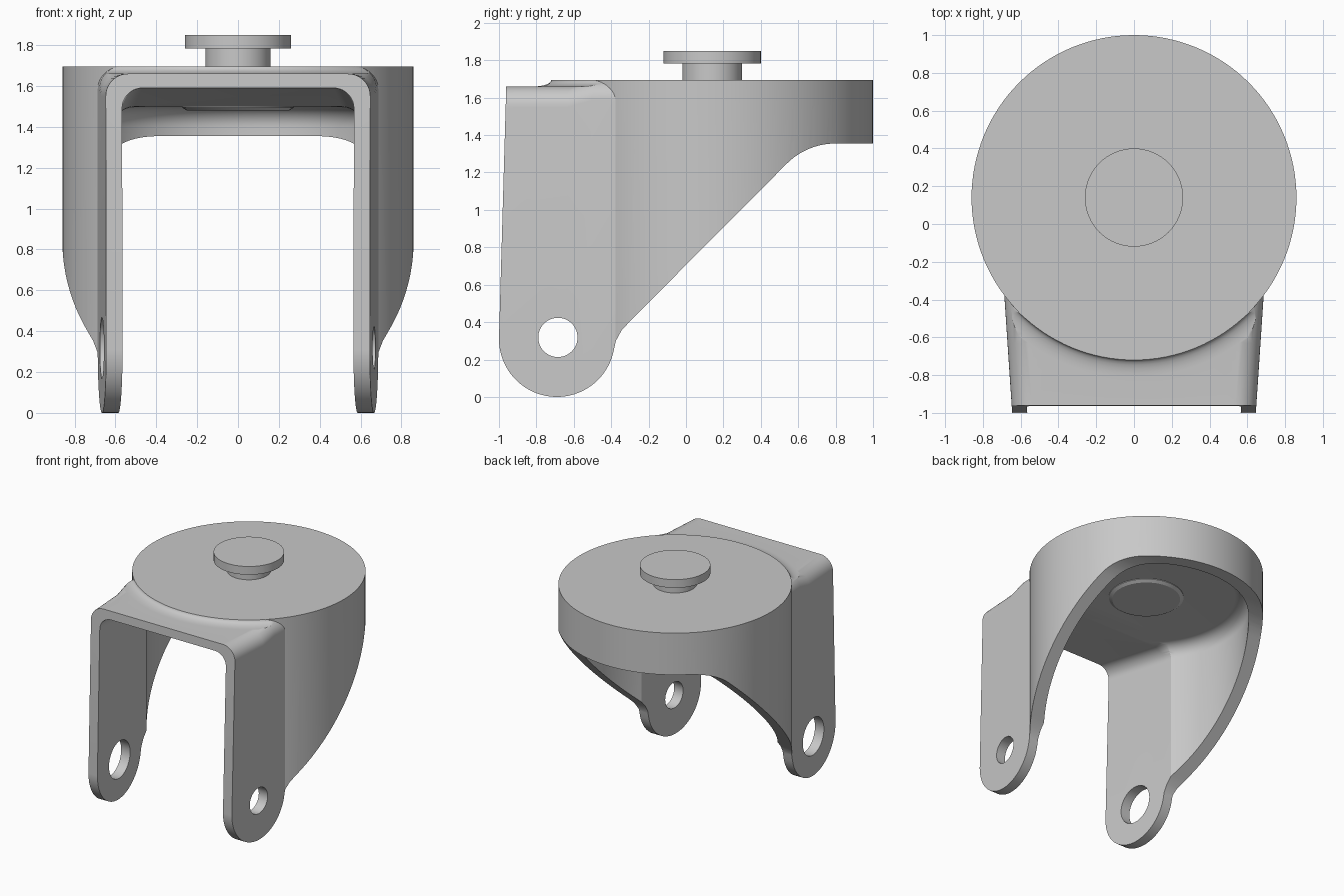
import bpy, bmesh
from math import sin, cos, pi, radians

old = bpy.data.objects.get("Cube")
if old:
    bpy.data.objects.remove(old, do_unlink=True)

grey = bpy.data.materials.new("plain grey")
grey.use_nodes = True
colour = (0.58, 0.58, 0.58, 1)
grey.diffuse_color = colour
grey.node_tree.nodes["Principled BSDF"].inputs["Base Color"].default_value = colour

AXIS_Y = 0.14      # centre line of the round housing
TOP = 1.695        # flat top of the housing
PLATE = 1.66       # top of the front plate
CEILING = 1.50     # underside of the round top


def loft(name, rings):
    """Closed solid through rings that have equal point counts."""
    bm = bmesh.new()
    loops = [[bm.verts.new(p) for p in ring] for ring in rings]
    n = len(loops[0])
    for a, b in zip(loops, loops[1:]):
        for i in range(n):
            j = (i + 1) % n
            bm.faces.new((a[i], a[j], b[j], b[i]))
    bm.faces.new(loops[0])
    bm.faces.new(loops[-1])
    bmesh.ops.recalc_face_normals(bm, faces=bm.faces)
    mesh = bpy.data.meshes.new(name)
    bm.to_mesh(mesh)
    bm.free()
    ob = bpy.data.objects.new(name, mesh)
    bpy.context.collection.objects.link(ob)
    mesh.materials.append(grey)
    return ob


def turned(name, profile, sides=128):
    """Solid turned around the housing axis from (radius, z) pairs."""
    return loft(name, [[(r * cos(2 * pi * i / sides), AXIS_Y + r * sin(2 * pi * i / sides), z)
                        for i in range(sides)] for r, z in profile])


def arc(cx, cy, r, start, end, steps):
    return [(cx + r * cos(radians(start + (end - start) * i / steps)),
             cy + r * sin(radians(start + (end - start) * i / steps))) for i in range(steps + 1)]


def arch(name, half, radius, stations, roof=None):
    """Block widening to the back; stations are (y, height of the rounded shoulders)."""
    rings = []
    for y, top in stations:
        w = half + 0.067 * (y + 1)
        right = [(w, -0.1)] + arc(w - radius, top - radius, radius, 0, 90, 10)
        if roof:
            right.append((w - radius, roof))
        rings.append([(x, y, z) for x, z in right + [(-x, z) for x, z in reversed(right)]])
    return loft(name, rings)


def side_prism(name, points, x0, x1):
    return loft(name, [[(x, y, z) for y, z in points] for x in (x0, x1)])


def combine(target, tool, operation):
    mod = target.modifiers.new(operation, "BOOLEAN")
    mod.operation, mod.solver, mod.object = operation, "EXACT", tool
    bpy.context.view_layer.objects.active = target
    bpy.ops.object.modifier_apply(modifier=mod.name)
    bpy.data.objects.remove(tool, do_unlink=True)


def smooth(ob):
    bpy.ops.object.select_all(action="DESELECT")
    ob.select_set(True)
    bpy.context.view_layer.objects.active = ob
    bpy.ops.object.shade_smooth_by_angle(angle=radians(30))


# Front arch, its plate flaring up in a concave curve to the housing top
front = arch("front_arch", 0.645, 0.11,
             [(-1.1, PLATE), (-0.63, PLATE), (-0.5, TOP), (-0.1, TOP)], roof=1.75)
flare = [(0.95 - 0.09 * sin(radians(a)), TOP - (TOP - PLATE) * cos(radians(a)))
         for a in range(0, 91, 15)]
combine(front, turned("flare", [(1.5, -0.2), (1.5, PLATE)] + flare), "INTERSECT")

# Outer body
fork = turned("fork_housing", [(0.86, -0.1), (0.86, TOP)])
combine(fork, front, "UNION")

# Hollow inside: round part with rounded ceiling edge, front part sloping to the lip
cavity = turned("cavity", [(0.755, -0.2)] + arc(0.655, CEILING - 0.1, 0.1, 0, 90, 10))
combine(cavity, arch("front_cavity", 0.565, 0.1,
                     [(-1.2, 1.59), (-0.95, 1.59), (-0.38, CEILING), (0.1, CEILING - 0.03)]), "UNION")
combine(fork, cavity, "DIFFERENCE")

# Side outline: rounded arm ends, sloping lower edge and back band
outline = [(-0.957, 1.8)] + arc(-0.69, 0.31, 0.31, 180, 345, 40)
outline += [(-0.375, 0.30), (-0.345, 0.355), (-0.30, 0.404)]
outline += arc(0.80, 0.985, 0.37, 135, 90, 12) + [(1.1, 1.355), (1.1, 1.8)]
combine(fork, side_prism("side_outline", outline, -1, 1), "INTERSECT")

# Axle holes, the right one larger
for side, radius in ((1, 0.105), (-1, 0.15)):
    ring = arc(-0.685, 0.318, radius, 0, 360, 48)[:-1]
    combine(fork, side_prism("axle_hole", ring, side * 0.4, side * 0.9), "DIFFERENCE")
smooth(fork)

# Mounting pin on top and its retaining boss under the ceiling
smooth(turned("pin_shaft", [(0.16, TOP - 0.01), (0.16, 1.79)], 64))
smooth(turned("pin_cap", [(0.26, 1.783), (0.26, 1.85)], 64))
smooth(turned("pin_boss", [(0.25, CEILING - 0.02), (0.275, CEILING - 0.005),
                           (0.275, CEILING + 0.02)], 64))
